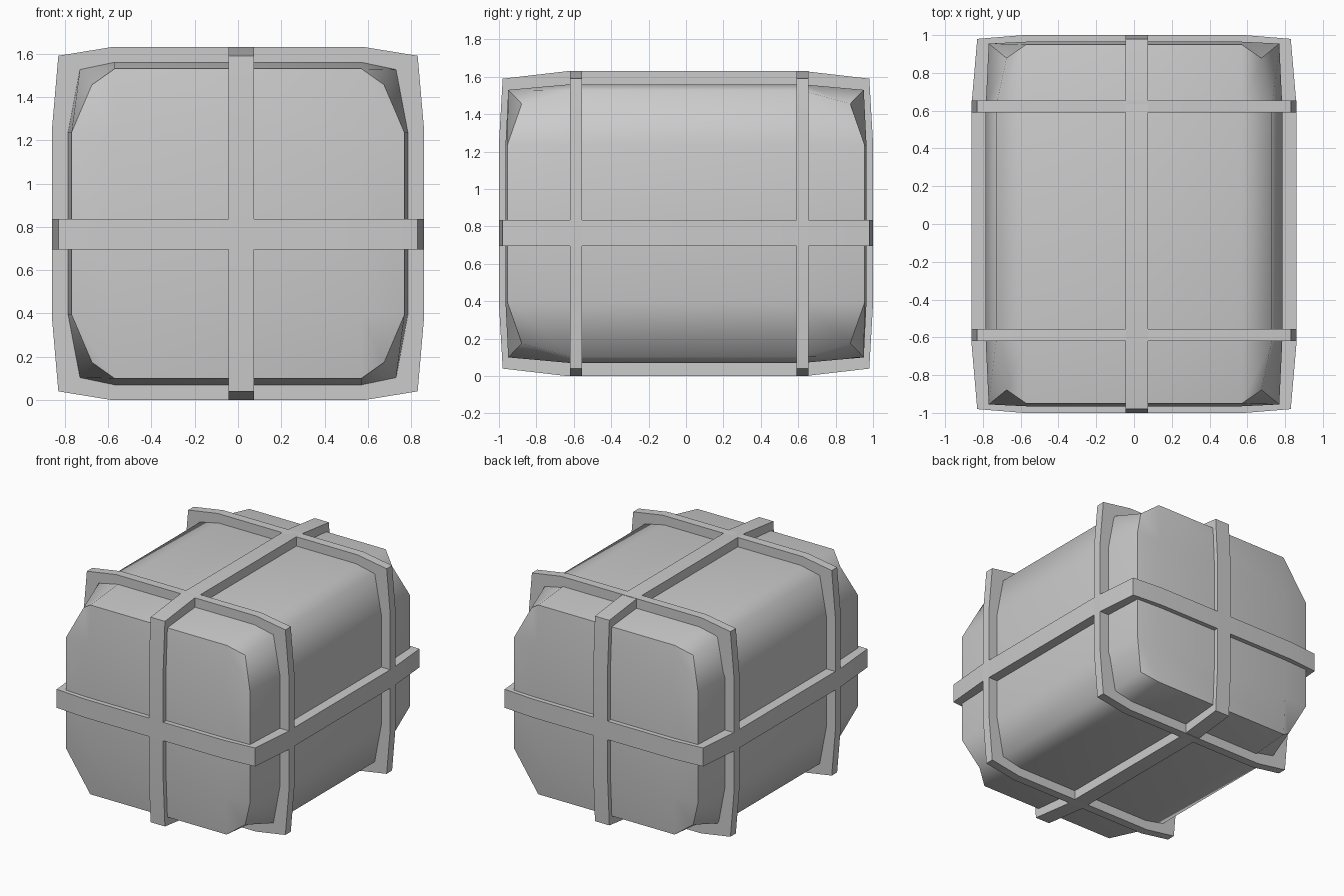
import bpy, bmesh, math
from mathutils import Vector

if "Cube" in bpy.data.objects:
    bpy.data.objects.remove(bpy.data.objects["Cube"])

CZ = 0.815                        # mid height
HALF = (0.86, 1.0, 0.815)         # outer half sizes of the bands
SHOULDER = (0.585, 0.635, 0.43)   # where each band face starts to taper
CORNER = (0.83, 0.98, 0.775)      # band corner point


def finish(bm, name, angle):
    bmesh.ops.recalc_face_normals(bm, faces=bm.faces)
    me = bpy.data.meshes.new(name)
    bm.to_mesh(me)
    bm.free()
    ob = bpy.data.objects.new(name, me)
    bpy.context.collection.objects.link(ob)
    bpy.ops.object.select_all(action='DESELECT')
    ob.select_set(True)
    bpy.context.view_layer.objects.active = ob
    bpy.ops.object.shade_smooth_by_angle(angle=math.radians(angle))
    return ob


def band(name, axis, lo, hi):
    """Chamfered rectangular plate wrapping the body, square to one axis."""
    a, b = [i for i in range(3) if i != axis]
    quarter = [(HALF[a], SHOULDER[b]), (CORNER[a], CORNER[b]), (SHOULDER[a], HALF[b])]
    outline = []
    for su, sv in ((1, 1), (-1, 1), (-1, -1), (1, -1)):
        pts = [(su * u, sv * v) for u, v in quarter]
        outline += pts if su * sv > 0 else pts[::-1]
    bm = bmesh.new()
    verts = []
    for u, v in outline:
        co = Vector((0, 0, 0))
        co[a], co[b], co[axis] = u, v, lo
        co.z += CZ if axis != 2 else 0
        verts.append(bm.verts.new(co))
    face = bm.faces.new(verts)
    ext = bmesh.ops.extrude_face_region(bm, geom=[face])
    for v in ext['geom']:
        if isinstance(v, bmesh.types.BMVert):
            v.co[axis] = hi
    return finish(bm, name, 50)


# Padded body: gridded box, edges eased and corners pulled in
bm = bmesh.new()
bmesh.ops.create_cube(bm, size=2)
bmesh.ops.subdivide_edges(bm, edges=bm.edges[:], cuts=2, use_grid_fill=True)
outer = (0.785, 0.965, 0.745)
inner = (0.57, 0.62, 0.42)
edge_pull = {(0, 2): (0.93, 1, 0.955), (0, 1): (0.98, 0.99, 1), (1, 2): (1, 0.985, 0.96)}
for v in bm.verts:
    ext = tuple(i for i in range(3) if abs(v.co[i]) > 0.9)
    pull = (0.86, 0.91, 0.86) if len(ext) == 3 else edge_pull.get(ext, (1, 1, 1))
    for i in range(3):
        size = outer[i] * pull[i] if i in ext else inner[i]
        v.co[i] = math.copysign(size, v.co[i])
    v.co.z += CZ
finish(bm, "padded_body", 60)

# Bands around the body
band("lengthwise_band", 0, -0.045, 0.075)
band("front_cross_band", 1, -0.62, -0.555)
band("back_cross_band", 1, 0.59, 0.655)
band("waist_band", 2, 0.695, 0.835)
